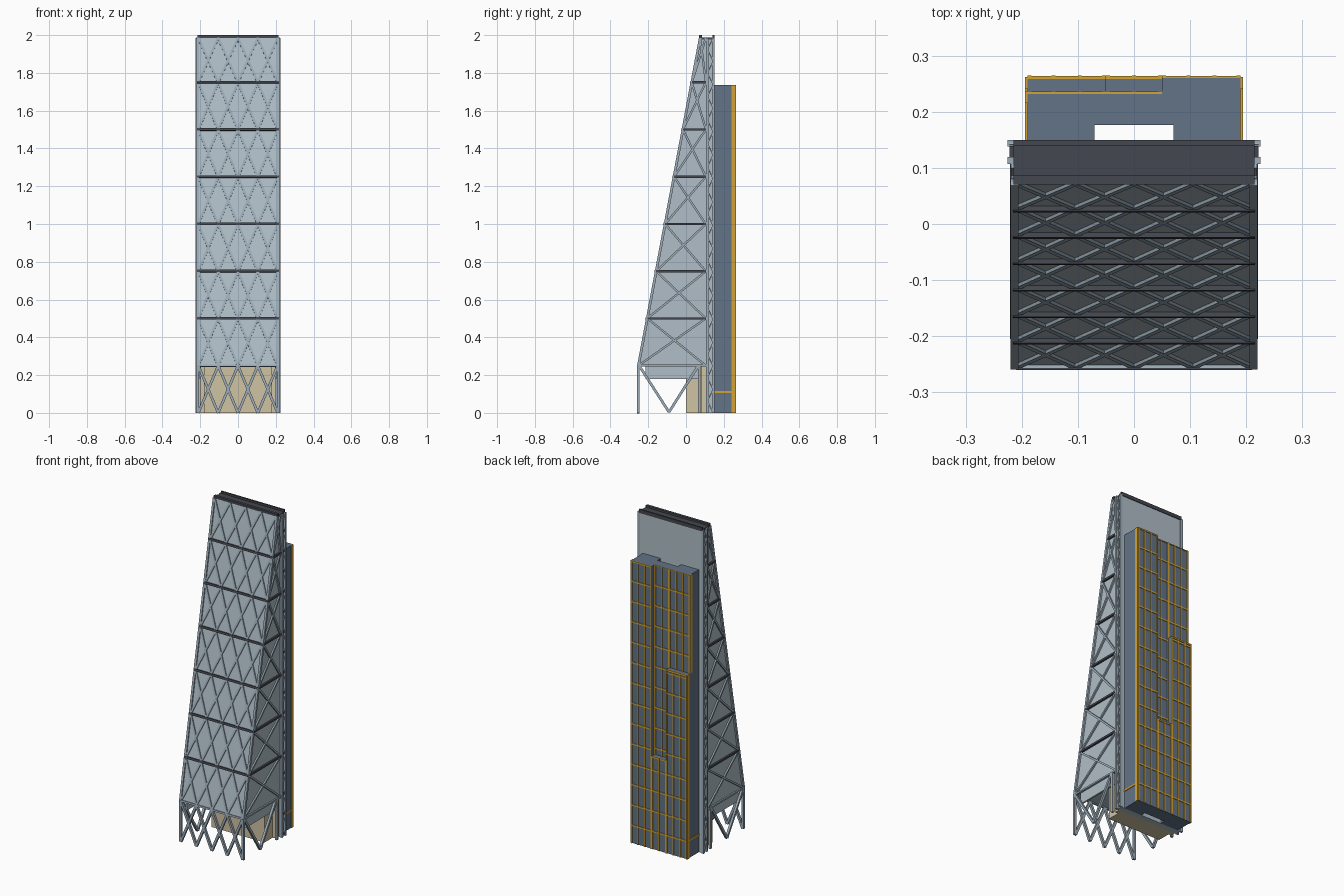
import bpy, bmesh
from mathutils import Vector, Matrix

if "Cube" in bpy.data.objects:
    bpy.data.objects.remove(bpy.data.objects["Cube"])


def material(name, srgb):
    m = bpy.data.materials.new(name)
    lin = [((c / 255 + 0.055) / 1.055) ** 2.4 for c in srgb]
    m.diffuse_color = (*lin, 1)
    m.use_nodes = True
    m.node_tree.nodes["Principled BSDF"].inputs["Base Color"].default_value = m.diffuse_color
    return m


GLASS = material("pale glass", (176, 190, 199))
STEEL = material("grey blue steel", (157, 174, 186))
DARK = material("dark charcoal", (68, 71, 78))
BLUE = material("slate blue", (98, 115, 135))
GOLD = material("gold trim", (212, 163, 52))
TAN = material("tan stone", (208, 196, 164))


def finish(bm, name, mat):
    bmesh.ops.recalc_face_normals(bm, faces=bm.faces)
    me = bpy.data.meshes.new(name)
    bm.to_mesh(me)
    bm.free()
    me.materials.append(mat)
    ob = bpy.data.objects.new(name, me)
    bpy.context.collection.objects.link(ob)
    return ob


def add_box(bm, x0, x1, y0, y1, z0, z1):
    mat = (Matrix.Translation(((x0 + x1) / 2, (y0 + y1) / 2, (z0 + z1) / 2))
           @ Matrix.Diagonal((x1 - x0, y1 - y0, z1 - z0, 1)))
    bmesh.ops.create_cube(bm, size=1, matrix=mat)


def add_beam(bm, a, b, width, depth, normal):
    """Rectangular bar from a to b, its depth measured along normal."""
    a, b = Vector(a), Vector(b)
    axis = (b - a).normalized()
    side = axis.cross(Vector(normal)).normalized()
    out = side.cross(axis)
    rot = Matrix((side * width, out * depth, axis * (b - a).length)).transposed().to_4x4()
    bmesh.ops.create_cube(bm, size=1, matrix=Matrix.Translation((a + b) / 2) @ rot)


def boxes(name, mat, dims):
    bm = bmesh.new()
    for d in dims:
        add_box(bm, *d)
    return finish(bm, name, mat)


def extrude(name, mat, pts, vec):
    bm = bmesh.new()
    face = bm.faces.new([bm.verts.new(p) for p in pts])
    res = bmesh.ops.extrude_face_region(bm, geom=[face])
    bmesh.ops.translate(bm, vec=vec, verts=[v for v in res["geom"] if isinstance(v, bmesh.types.BMVert)])
    return finish(bm, name, mat)


W = 0.21            # half width of the glass wedge
BACK = 0.11         # back of the wedge
LEVELS = [0.25 * i for i in range(1, 9)]
BAYS = [-0.21 + 0.105 * i for i in range(5)]
FRONT = (0, -1, 0.19)


def front_y(z):
    return -0.252 + (z - 0.25) * 0.33 / 1.75


# Tapered glass body, sloping on the front only
profile = [(front_y(0.25), 0.25), (BACK, 0.25), (BACK, 1.985), (front_y(1.985), 1.985)]
extrude("glass_wedge", GLASS, [(-W, y, z) for y, z in profile], (2 * W, 0, 0))

# Upright slab behind the wedge, and glass skirts below it
boxes("rear_slab", GLASS, [(-W, W, BACK, 0.146, 0, 1.985)])
boxes("side_skirts", GLASS, [(s * 0.2 - 0.005, s * 0.2 + 0.005, -0.215, 0.07, 0.18, 0.25)
                             for s in (-1, 1)])

# Roof deck with front and rear parapets
boxes("roof", DARK, [(-0.215, 0.215, 0.075, 0.15, 1.978, 1.988),
                     (-0.215, 0.215, 0.07, 0.086, 1.985, 2.0),
                     (-0.215, 0.215, 0.14, 0.15, 1.985, 2.0)])

# Diagonal bracing on the sloped front
bm = bmesh.new()
for z0, z1 in zip(LEVELS, LEVELS[1:]):
    z1 = min(z1, 1.985)
    for x0, x1 in zip(BAYS, BAYS[1:]):
        for a, b in ((x0, x1), (x1, x0)):
            add_beam(bm, (a, front_y(z0), z0), (b, front_y(z1), z1), 0.012, 0.012, FRONT)
for s in (-1, 1):
    add_beam(bm, (s * 0.213, front_y(0.25), 0.25), (s * 0.213, front_y(1.985), 1.985), 0.014, 0.014, FRONT)
add_beam(bm, (-W, front_y(0.25), 0.25), (W, front_y(0.25), 0.25), 0.01, 0.014, FRONT)
finish(bm, "front_bracing", STEEL)

# Large crossed bracing on both flanks
bm = bmesh.new()
for s in (-1, 1):
    x = s * 0.213
    for z0, z1 in zip(LEVELS, LEVELS[1:]):
        z1 = min(z1, 1.985)
        add_beam(bm, (x, front_y(z0), z0), (x, 0.105, z1), 0.011, 0.012, (1, 0, 0))
        add_beam(bm, (x, 0.105, z0), (x, front_y(z1), z1), 0.011, 0.012, (1, 0, 0))
    add_beam(bm, (x, front_y(0.25), 0.25), (x, BACK, 0.25), 0.01, 0.012, (1, 0, 0))
finish(bm, "side_bracing", STEEL)

# Dark floor bands on the front and flanks
bm = bmesh.new()
for z in LEVELS[1:-1]:
    y = front_y(z)
    add_beam(bm, (-0.216, y, z), (0.216, y, z), 0.013, 0.018, FRONT)
    for s in (-1, 1):
        add_beam(bm, (s * 0.213, y, z), (s * 0.213, BACK, z), 0.012, 0.016, (1, 0, 0))
finish(bm, "floor_bands", DARK)

# Ladder frames on the edges of the slab
bm = bmesh.new()
STEPS = 32
for s in (-1, 1):
    x = s * 0.217
    for y in (0.113, 0.144):
        add_box(bm, x - 0.008, x + 0.008, y - 0.006, y + 0.006, 0, 1.985)
    for i in range(STEPS):
        z0, z1 = 1.985 * i / STEPS, 1.985 * (i + 1) / STEPS
        ya, yb = (0.113, 0.144) if i % 2 else (0.144, 0.113)
        add_beam(bm, (x, ya, z0), (x, yb, z1), 0.006, 0.01, (1, 0, 0))
finish(bm, "edge_ladders", STEEL)

# Open braced legs at the base
bm = bmesh.new()
for x0, x1 in zip(BAYS, BAYS[1:]):
    for a, b in ((x0, x1), (x1, x0)):
        add_beam(bm, (a, -0.252, 0), (b, -0.252, 0.25), 0.014, 0.014, (0, -1, 0))
for s in (-1, 1):
    x = s * 0.213
    for y in (-0.252, 0.07):
        add_box(bm, x - 0.007, x + 0.007, y - 0.007, y + 0.007, 0, 0.25)
    for top in (-0.248, 0.065):
        add_beam(bm, (x, -0.09, 0.004), (x, top, 0.25), 0.014, 0.014, (1, 0, 0))
finish(bm, "base_legs", STEEL)

# Entrance block below the wedge
boxes("lobby", TAN, [(-0.18, 0.18, 0.0, 0.08, 0, 0.25), (-0.2, 0.2, 0.08, BACK, 0, 0.25)])

# Rear service core with a slot against the slab
TOP = 1.735
core = [(-0.19, 0.146), (-0.07, 0.146), (-0.07, 0.176), (0.07, 0.176),
        (0.07, 0.146), (0.19, 0.146), (0.19, 0.232), (-0.19, 0.232)]
extrude("service_core", BLUE, [(x, y, 0) for x, y in core], (0, 0, TOP))

# Stepped outer bays of the core: x range, height, number of panels
STACKS = [(-0.19, -0.05, 1.13, 3), (-0.05, 0.05, 0.57, 2), (0.05, 0.19, TOP, 3)]
boxes("core_bays", BLUE, [(x0, x1, 0.232, 0.26, 0, h) for x0, x1, h, n in STACKS])

# Gold grid on the rear face, following the steps
bm = bmesh.new()
T = 0.0035
for x0, x1, h, n in STACKS:
    for y, z0, z1 in ((0.26, 0, h), (0.232, h, TOP)):
        if z1 - z0 < 0.01:
            continue
        for i in range(n + 1):
            x = x0 + (x1 - x0) * i / n
            x = min(max(x, x0 + T), x1 - T)
            add_box(bm, x - T, x + T, y - 0.002, y + 0.005, z0, z1)
        rows = [0.11 + 0.125 * k for k in range(14)] + [h - 0.004]
        for z in rows:
            if z0 < z <= z1:
                add_box(bm, x0, x1, y - 0.002, y + 0.004, z - 0.0045, min(z + 0.0045, TOP))
finish(bm, "gold_grid", GOLD)

# Gold corner trim and low side band
trim = []
for s, h in ((-1, 1.13), (1, TOP)):
    x0, x1 = sorted((s * 0.188, s * 0.194))
    trim += [(x0, x1, 0.241, 0.262, 0, h), (x0, x1, 0.146, 0.245, 0.105, 0.115)]
trim.append((-0.194, -0.188, 0.216, 0.236, 1.13, TOP))
boxes("gold_trim", GOLD, trim)
